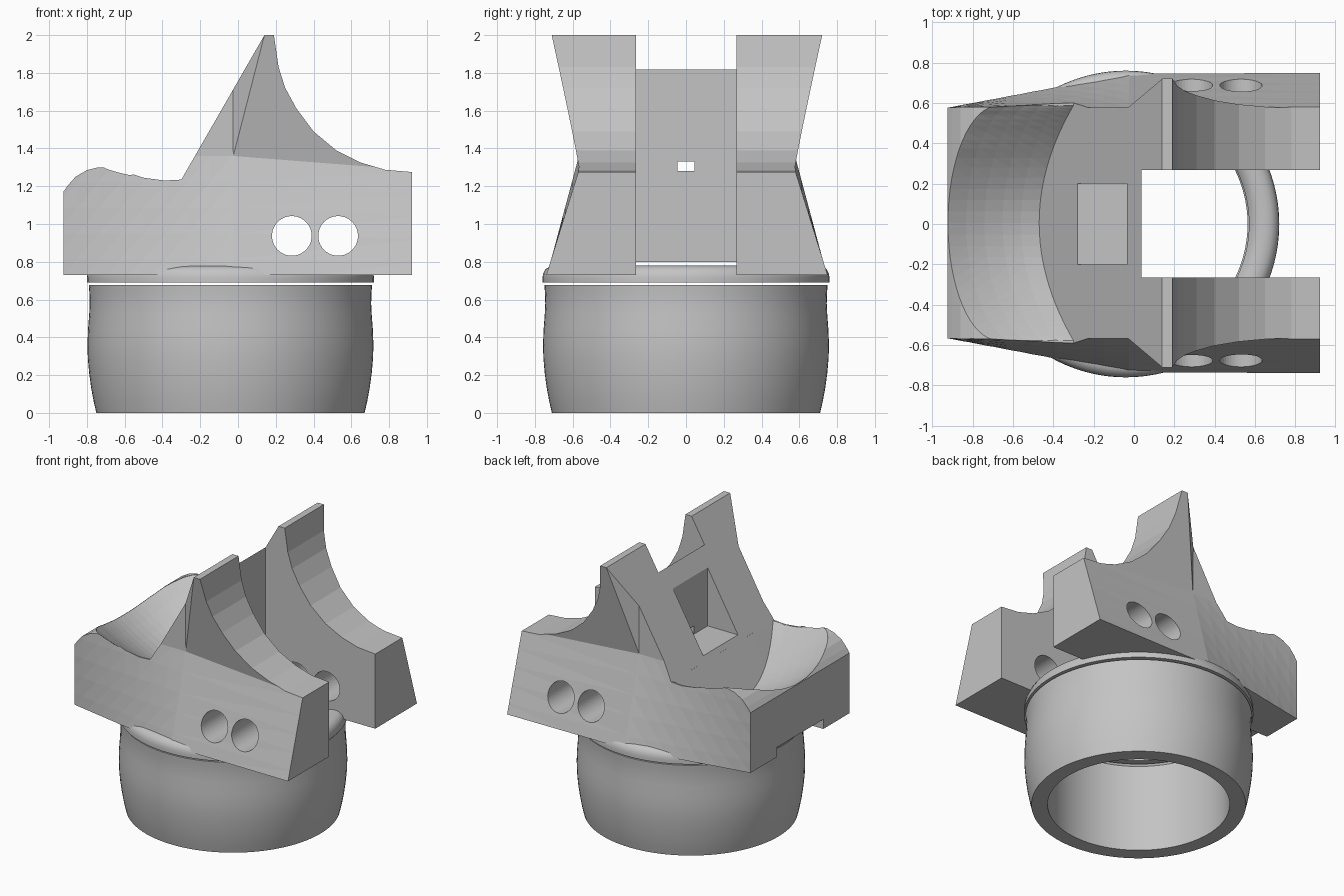
import bpy, bmesh, math

if "Cube" in bpy.data.objects:
    bpy.data.objects.remove(bpy.data.objects["Cube"])

grey = bpy.data.materials.new("plain grey")
grey.diffuse_color = (0.55, 0.55, 0.55, 1)
grey.use_nodes = True
grey.node_tree.nodes["Principled BSDF"].inputs["Base Color"].default_value = grey.diffuse_color


def loft(name, sections, closed=False):
    """Solid skinned through equal-length loops of points."""
    bm = bmesh.new()
    rows = [[bm.verts.new(p) for p in s] for s in sections]
    n = len(rows[0])
    pairs = list(zip(rows, rows[1:]))
    if closed:
        pairs.append((rows[-1], rows[0]))
    for a, b in pairs:
        for i in range(n):
            j = (i + 1) % n
            bm.faces.new((a[i], a[j], b[j], b[i]))
    if not closed:
        bm.faces.new(rows[0])
        bm.faces.new(rows[-1])
    bmesh.ops.triangulate(bm, faces=[f for f in bm.faces if len(f.verts) == 4])
    bmesh.ops.recalc_face_normals(bm, faces=bm.faces)
    me = bpy.data.meshes.new(name)
    bm.to_mesh(me)
    bm.free()
    ob = bpy.data.objects.new(name, me)
    bpy.context.collection.objects.link(ob)
    me.materials.append(grey)
    return ob


def extrude_y(name, pts, y0, y1):
    return loft(name, [[(x, y, z) for x, z in pts] for y in (y0, y1)])


def box(name, x0, x1, y0, y1, z0, z1):
    return extrude_y(name, [(x0, z0), (x1, z0), (x1, z1), (x0, z1)], y0, y1)


def lathe(name, pts, cx, steps=96):
    """Closed radius/height profile turned about a vertical axis."""
    rings = []
    for k in range(steps):
        a = 2 * math.pi * k / steps
        rings.append([(cx + r * math.cos(a), r * math.sin(a), z) for r, z in pts])
    return loft(name, rings, closed=True)


def activate(ob):
    bpy.ops.object.select_all(action='DESELECT')
    ob.select_set(True)
    bpy.context.view_layer.objects.active = ob


def boolean(ob, tool, op):
    activate(ob)
    m = ob.modifiers.new("cut", 'BOOLEAN')
    m.operation, m.solver, m.object = op, 'EXACT', tool
    bpy.ops.object.modifier_apply(modifier=m.name)
    bpy.data.objects.remove(tool, do_unlink=True)


# Clamp body: side profile with rounded heel, slanted ramp and curved horns
heel = [(-0.50, 1.245), (-0.58, 1.272), (-0.66, 1.295), (-0.74, 1.30),
        (-0.80, 1.285), (-0.86, 1.25), (-0.90, 1.205), (-0.925, 1.17)]
body = extrude_y("clamp_body", [
    (-0.925, 0.73), (0.922, 0.73), (0.922, 1.275), (0.78, 1.287), (0.65, 1.325),
    (0.52, 1.39), (0.40, 1.49), (0.31, 1.61), (0.25, 1.72), (0.215, 1.83),
    (0.19, 2.0), (0.14, 2.0), (-0.30, 1.235), (-0.39, 1.23)] + heel, -1, 1)


# Waisted outer sides: half widths at several heights, along x
def station(x, w0, w1, w2, crease=1.36, lean=0.0):
    half = []
    for k in range(7):                       # foot up to the crease
        f = -0.3 + 1.3 * k / 6
        half.append((x, w0 + (w1 - w0) * f, 0.73 + (crease - 0.73) * f))
    f = 1.3                                  # crease up past the horn tip
    half.append((x + lean * f, w1 + (w2 - w1) * f, crease + (2 - crease) * f))
    c = 0.005
    return ([(px, c + w, z) for px, w, z in half]
            + [(px, c - w, z) for px, w, z in reversed(half)])


back = [station(-0.97 + 0.94 * k / 8, 0.563 + 0.177 * k / 8, 0.572, 0.575)
        for k in range(9)]
sides = loft("side_envelope", back + [
    station(-0.025, 0.741, 0.572, 0.715, lean=0.165),
    station(1.0, 0.745, 0.572, 0.715, crease=1.28)])
boolean(body, sides, 'INTERSECT')


# Scooped dish behind the ramp; its rear rim follows the heel profile
def heel_z(x):
    for (xb, zb), (xa, za) in zip(heel, heel[1:]):
        if xa <= x <= xb:
            return za + (zb - za) * (x - xa) / (xb - xa)
    return heel[-1][1]


dish = []
N = 32
for k in range(N + 1):
    t = math.sin(math.pi * (k / N - 0.5))
    ax = -0.922 + 0.25 * (1 - math.sqrt(max(0, 1 - t * t)))
    az = heel_z(ax) - 0.002
    bx, bz = -0.47 + 0.17 * t * t, 0.94 + 0.295 * t * t
    low = [(ax + (bx - ax) * u, az + (bz - az) * u - 0.1 * u * (1 - u))
           for u in (0, 0.2, 0.4, 0.6, 0.8, 1)]
    pts = low + [(-0.02, 1.722), (-0.1, 1.9), (ax - 0.002, 1.9)]
    dish.append([(x, 0.005 + 0.582 * t, z) for x, z in pts])
boolean(body, loft("dish_cutter", dish), 'DIFFERENCE')

# Slot between the horns, under-channel, ramp pocket and its small window
for args in [(0.036, 1.2, -0.265, 0.268, 0.5, 2.3),
             (-1.2, 0.1, -0.265, 0.268, 0.5, 0.80),
             (-0.28, -0.035, -0.20, 0.20, 1.27, 2.1),
             (-0.1, 0.1, -0.045, 0.045, 1.28, 1.33)]:
    boolean(body, box("box_cutter", *args), 'DIFFERENCE')

# Paired bolt holes through both arms
for cx in (0.285, 0.53):
    circle = [(cx + 0.105 * math.cos(math.tau * k / 40),
               0.937 + 0.105 * math.sin(math.tau * k / 40)) for k in range(40)]
    boolean(body, extrude_y("hole_cutter", circle, -1, 1), 'DIFFERENCE')

# Collar ring and hollow barrel
collar = lathe("collar_ring", [
    (0.61, 0.69), (0.61, 0.735), (0.63, 0.763), (0.66, 0.776), (0.69, 0.78),
    (0.72, 0.776), (0.745, 0.76), (0.757, 0.735), (0.76, 0.715), (0.76, 0.69)], -0.04)
barrel = lathe("barrel", [
    (0.603, 0.0), (0.71, 0.0), (0.724, 0.06), (0.737, 0.13), (0.748, 0.21),
    (0.755, 0.29), (0.757, 0.36), (0.754, 0.44), (0.748, 0.52), (0.745, 0.58),
    (0.747, 0.64), (0.75, 0.678), (0.635, 0.678), (0.603, 0.64)], -0.04)
for ob in (collar, barrel):
    activate(ob)
    bpy.ops.object.shade_smooth_by_angle(angle=math.radians(35))
